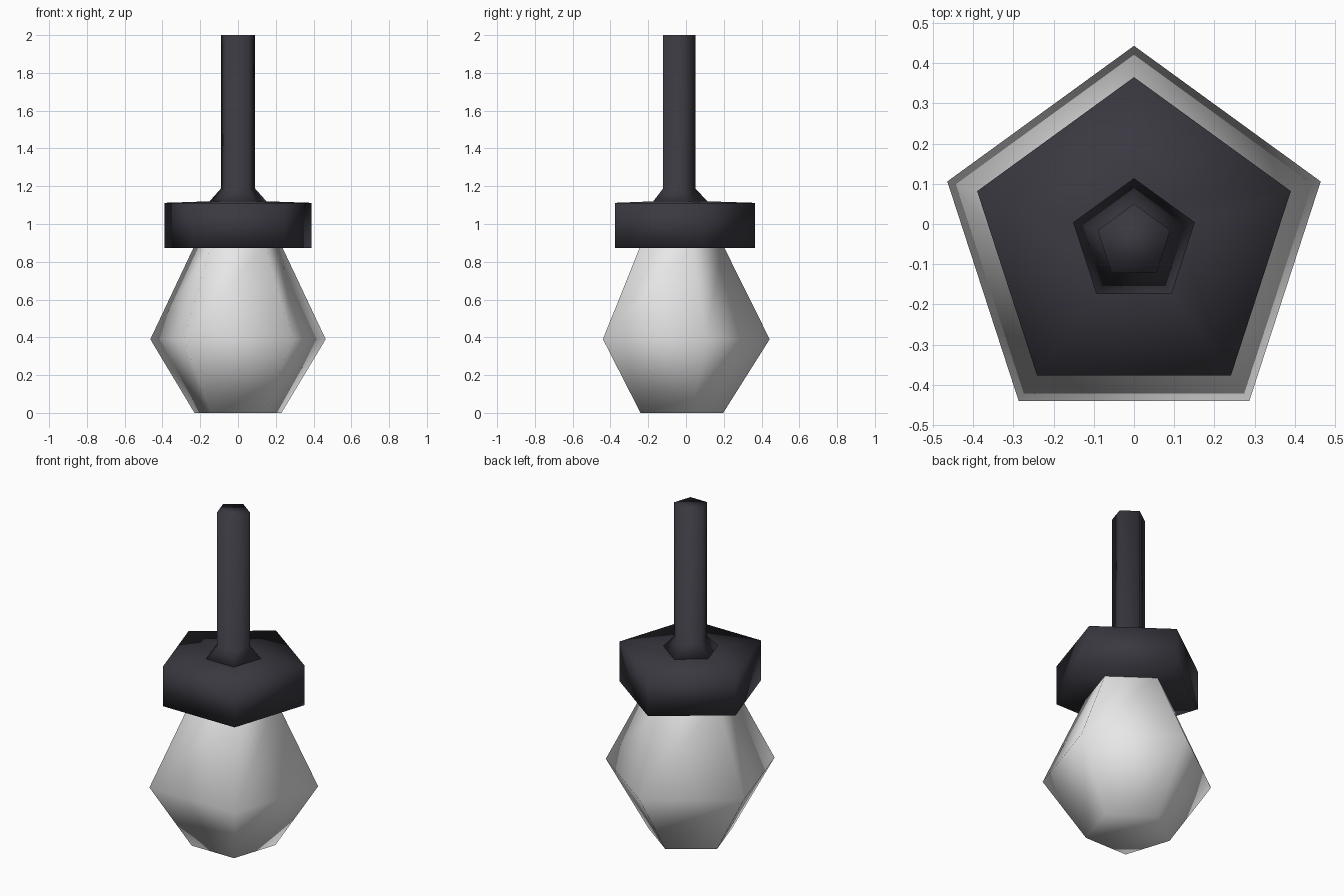
import bpy, bmesh, math

if "Cube" in bpy.data.objects:
    bpy.data.objects.remove(bpy.data.objects["Cube"])

CY = -0.045  # pentagon axis, so that the bounding box is centred on y = 0


def material(name, rgb):
    m = bpy.data.materials.new(name)
    m.diffuse_color = (*rgb, 1)
    m.use_nodes = True
    m.node_tree.nodes["Principled BSDF"].inputs["Base Color"].default_value = m.diffuse_color
    return m


def pentagon_lathe(name, profile, mat, smooth_angle, cap_top=True):
    """Five-sided body through (radius, z) rings, one corner towards +y."""
    bm = bmesh.new()
    rings = []
    for r, z in profile:
        rings.append([bm.verts.new((r * math.cos(a), CY + r * math.sin(a), z))
                      for a in (math.radians(90 + 72 * i) for i in range(5))])
    for lo, hi in zip(rings, rings[1:]):
        for i in range(5):
            j = (i + 1) % 5
            bm.faces.new((lo[i], lo[j], hi[j], hi[i]))
    bm.faces.new(rings[0][::-1])
    if cap_top:
        bm.faces.new(rings[-1])
    limit = math.radians(smooth_angle)
    for f in bm.faces:
        f.smooth = True
    for e in bm.edges:
        if len(e.link_faces) == 2:
            e.smooth = e.calc_face_angle() < limit
    me = bpy.data.meshes.new(name)
    bm.to_mesh(me)
    bm.free()
    me.materials.append(mat)
    ob = bpy.data.objects.new(name, me)
    bpy.context.collection.objects.link(ob)
    return ob


metal = material("dark metal", (0.042, 0.040, 0.052))
glass = material("pale glass", (0.80, 0.80, 0.80))

# smooth-shaded glass bulb, its top hidden in the collar
pentagon_lathe("bulb", [(0.242, 0), (0.488, 0.39), (0.24, 0.89)], glass, 180, False)
# pentagonal collar with a very slightly raised top
pentagon_lathe("collar", [(0.41, 0.872), (0.41, 1.112), (0.10, 1.122)], metal, 75)
# stem with a flared foot
pentagon_lathe("stem", [(0.163, 1.115), (0.095, 1.188), (0.095, 2.0)], metal, 75)
